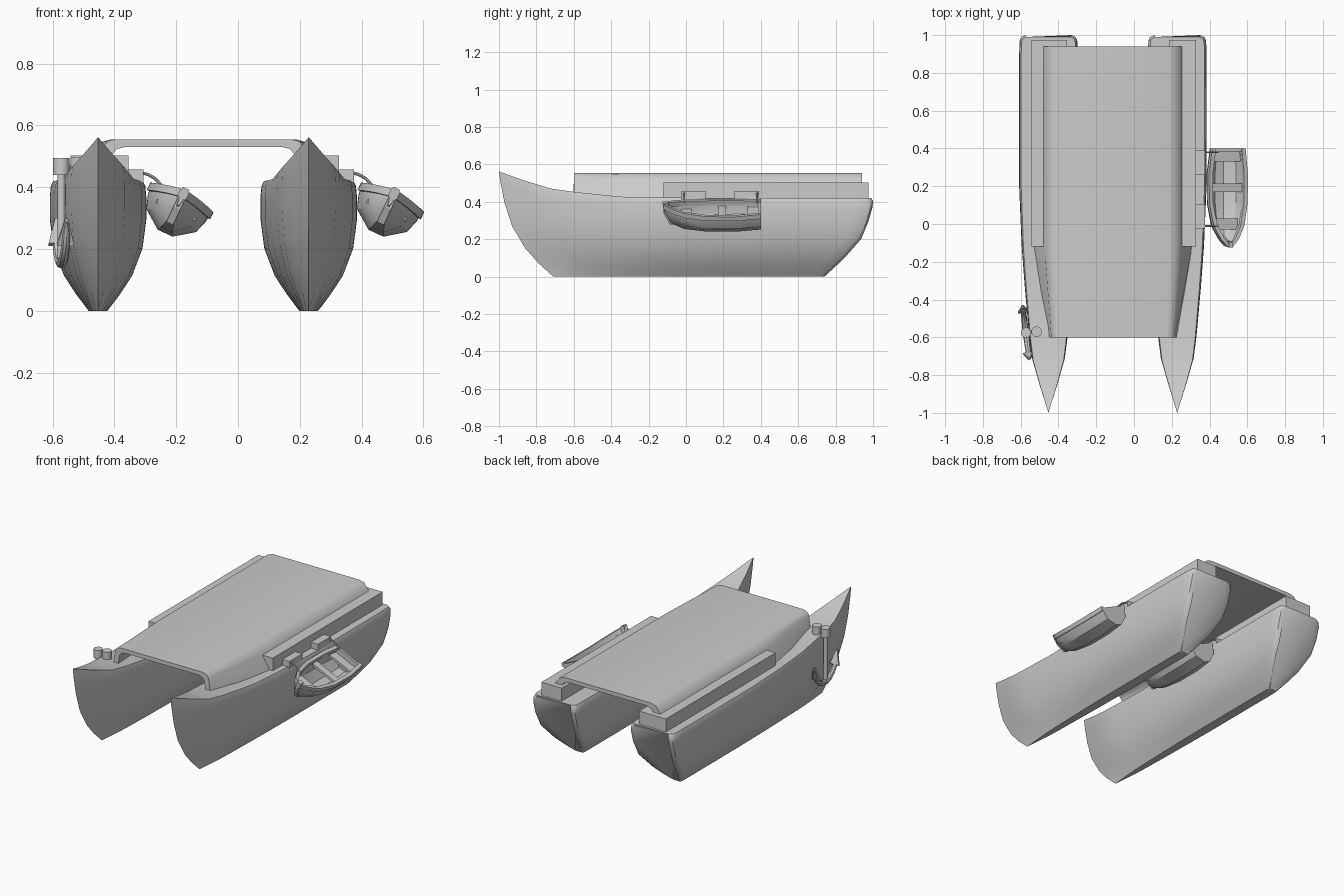
import bpy, bmesh
from math import radians, sin, cos, pi
from mathutils import Matrix, Vector

if "Cube" in bpy.data.objects:
    bpy.data.objects.remove(bpy.data.objects["Cube"])

HULLS = {"left": -0.453, "right": 0.229}
MID = -0.112
I = Matrix.Identity(4)


def finish(bm, name, M=I, smooth=None):
    bmesh.ops.remove_doubles(bm, verts=bm.verts, dist=1e-5)
    bmesh.ops.recalc_face_normals(bm, faces=bm.faces)
    bm.transform(M)
    me = bpy.data.meshes.new(name)
    bm.to_mesh(me)
    bm.free()
    ob = bpy.data.objects.new(name, me)
    bpy.context.collection.objects.link(ob)
    if smooth:
        bpy.context.view_layer.objects.active = ob
        ob.select_set(True)
        bpy.ops.object.shade_smooth_by_angle(angle=radians(smooth))
        ob.select_set(False)
    return ob


def loft(name, rings, M=I, smooth=None):
    """Skin closed rings of equal length and cap both ends."""
    bm = bmesh.new()
    vs = [[bm.verts.new(p) for p in r] for r in rings]
    n = len(vs[0])
    for a, b in zip(vs, vs[1:]):
        for i in range(n):
            j = (i + 1) % n
            bm.faces.new((a[i], a[j], b[j], b[i]))
    bm.faces.new(vs[0])
    bm.faces.new(vs[-1][::-1])
    return finish(bm, name, M, smooth)


def box(name, x, y, z, M=I):
    ring = lambda t: [(x[0], t, z[0]), (x[1], t, z[0]), (x[1], t, z[1]), (x[0], t, z[1])]
    return loft(name, [ring(y[0]), ring(y[1])], M)


def cylinder(name, c, r, z0, z1, M=I):
    ring = lambda z: [(c[0] + r * cos(a * pi / 8), c[1] + r * sin(a * pi / 8), z) for a in range(16)]
    return loft(name, [ring(z0), ring(z1)], M, 30)


def tube(name, pts, radii, side, M=I):
    """Round bar along a path lying in a plane with normal 'side'."""
    pts, side, rings = [Vector(p) for p in pts], Vector(side), []
    for i, p in enumerate(pts):
        t = (pts[min(i + 1, len(pts) - 1)] - pts[max(i - 1, 0)]).normalized()
        n = t.cross(side)
        rings.append([p + radii[i] * (side * cos(k * pi / 4) + n * sin(k * pi / 4)) for k in range(8)])
    return loft(name, rings, M, 40)


# hulls: stations (deck y, half width, sheer) and levels (height, width, stem y, stern y)
STATIONS = [(-1, 0, .562), (-.86, .045, .512), (-.72, .085, .47), (-.6, .1, .453), (-.35, .122, .427),
            (-.12, .139, .422), (.2, .152, .42), (.6, .153, .42), (.9, .152, .42), (.97, .15, .42),
            (.99, .143, .42), (1, .122, .42)]
LEVELS = [(0, .2, -.71, .74), (.13, .47, -.79, .80), (.27, .72, -.86, .86), (.48, .94, -.93, .937),
          (.7, 1.02, -.97, .975), (.88, 1.02, -.99, .997), (.96, 1.0, -.997, 1.0), (1, .95, -1, .99)]


def hull_ring(cx, st):
    y, w, s = st
    u = (y + 1) / 2
    half = [(w * f, a + (b - a) * u, s * h) for h, f, a, b in LEVELS]
    return ([(cx + x, yy, z) for x, yy, z in half]
            + [(cx - x, yy, z) for x, yy, z in reversed(half)])


for side, cx in HULLS.items():
    loft(side + "_hull", [hull_ring(cx, s) for s in STATIONS], smooth=40)

# bridging deck with turned-down sides, narrower at the front
FRONT = [(.285, .555), (.31, .549), (.326, .53), (.338, .44)]
REAR = [(.30, .555), (.335, .545), (.362, .51), (.42, .415)]


def deck_ring(y, prof):
    inner = [(x - .03, z - .025) for x, z in prof]
    outline = ([(-x, z) for x, z in prof[::-1]] + prof
               + inner[::-1] + [(-x, z) for x, z in inner])
    return [(MID + x, y, z) for x, z in outline]


loft("bridge_deck", [deck_ring(-.6, FRONT), deck_ring(-.12, REAR), deck_ring(.94, REAR)], smooth=40)

# long lockers on the hull decks
box("left_locker", (-.542, -.355), (-.12, .975), (.41, .502))
box("right_locker", (.185, .327), (-.12, .975), (.41, .502))

# dinghies: sections (y, half width, gunwale height, depth)
BOAT = [(-.31, .008, .025, .045), (-.27, .045, .018, .095), (-.20, .082, .008, .115),
        (-.08, .105, 0, .12), (.08, .106, 0, .12), (.21, .09, .006, .115)]


def section(w, g, d):
    half = [(w, g), (.98 * w, g - .25 * d), (.84 * w, g - .62 * d), (.25 * w, g - d)]
    return half + [(-x, z) for x, z in half[::-1]]


def boat_ring(st):
    y, w, g, d = st
    outer = section(w, g, d)
    inner = [(x * .9, z) for x, z in section(w, g, d - .012)]
    return [(x, y, z) for x, z in outer + inner[::-1]]


def rim_ring(st, s):
    y, w, g, d = st
    return [(s * (w + a), y, g + b) for a, b in ((-.015, -.018), (.007, -.018), (.007, .008), (-.015, .008))]


def dinghy(side, cx):
    M = Matrix.Translation((cx + .268, .19, .36)) @ Matrix.Rotation(radians(25), 4, 'Y')
    loft(side + "_dinghy_shell", [boat_ring(s) for s in BOAT], M, 30)
    y, w, g, d = BOAT[-1]
    loft(side + "_dinghy_transom", [[(x, t, z) for x, z in section(w, g, d)] for t in (y - .015, y)], M)
    for s, tag in ((-1, "inner"), (1, "outer")):
        loft(f"{side}_dinghy_{tag}_rim", [rim_ring(b, s) for b in BOAT], M, 30)
    # stem post
    loft(side + "_dinghy_stem", [[(a, yy, z) for a, yy in ((-.012, yo), (.012, yo), (.012, yo + .03), (-.012, yo + .03))]
                                 for yo, z in ((-.315, .04), (-.305, -.03), (-.275, -.085))], M)
    # seats
    box(side + "_dinghy_middle_seat", (-.1, .1), (-.02, .025), (-.04, -.025), M)
    box(side + "_dinghy_stern_seat", (-.085, .085), (.14, .2), (-.04, -.025), M)
    box(side + "_dinghy_bow_seat", (-.07, .07), (-.22, -.16), (-.045, -.03), M)
    # davit blocks and arms
    for tag, y0, y1, ya in (("front", -.025, .105, -.01), ("rear", .26, .39, .38)):
        box(f"{side}_{tag}_davit_block", (cx + .09, cx + .147), (y0, y1), (.415, .457))
        path = [(cx + .135, ya, .448), (cx + .16, ya, .442), (cx + .185, ya, .428), (cx + .215, ya, .395)]
        tube(f"{side}_{tag}_davit_arm", path, [.005] * 4, (0, 1, 0))


for side, cx in HULLS.items():
    dinghy(side, cx)

# anchor hung outside the left bow, turned to follow the hull side
A = Matrix.Translation((-.572, -.575, 0)) @ Matrix.Rotation(radians(7), 4, 'Z')
cylinder("anchor_shank", (0, 0), .013, .15, .48, A)
cylinder("anchor_head", (0, 0), .027, .44, .495, A)
arc = [(0, .145 * sin(a), .30 - .145 * cos(a)) for a in [radians(-85 + 17 * k) for k in range(11)]]
tube("anchor_arms", arc, [.004, .012, .014, .015, .016, .018, .016, .015, .014, .012, .004], (1, 0, 0), A)
for s, tag in ((-1, "front"), (1, "rear")):
    fluke = [(t, [(w, s * y, z) for w in (-.028, .028)]) for t, (y, z) in enumerate(((.105, .22), (.118, .21)))]
    ring = [fluke[0][1][0], fluke[0][1][1], fluke[1][1][1], fluke[1][1][0]]
    tip = [(x * .15, s * (.132 if i < 2 else .145), .30) for i, (x, y, z) in enumerate(ring)]
    loft(f"anchor_{tag}_fluke", [ring, tip], A)

# bollard holding the anchor
cylinder("anchor_bollard", (-.515, -.57), .028, .43, .497)
tube("anchor_tie", [(-.572, -.573, .465), (-.515, -.57, .465)], [.009, .009], (0, 0, 1))
